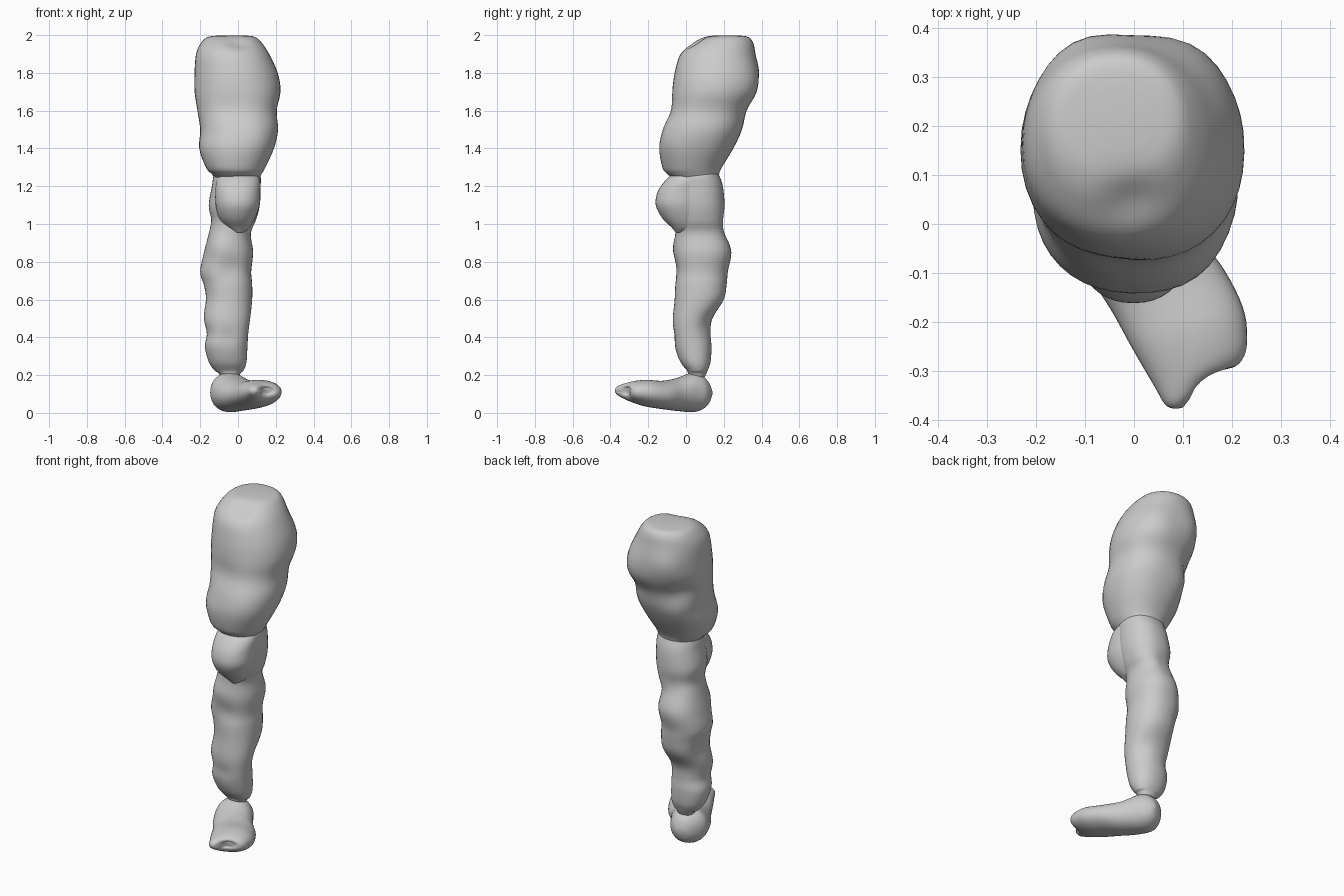
import bpy, bmesh
from math import cos, sin, pi, exp, copysign
from mathutils import Vector

cube = bpy.data.objects.get("Cube")
if cube:
    bpy.data.objects.remove(cube, do_unlink=True)

clay = bpy.data.materials.new("grey clay")
clay.use_nodes = True
GREY = (0.6, 0.6, 0.6, 1)
clay.diffuse_color = GREY
clay.node_tree.nodes["Principled BSDF"].inputs["Base Color"].default_value = GREY

SEGMENTS, STEPS = 40, 5


def catmull(a, b, c, d, t):
    return (b * 2 + (c - a) * t + (a * 2 - b * 5 + c * 4 - d) * t * t
            + (b * 3 - a - c * 3 + d) * t ** 3) * 0.5


def smooth_rings(rings):
    """Insert in-between sections; each section is (centre, half axis, half axis)."""
    out, last = [], len(rings) - 1
    for i in range(last):
        four = [rings[max(0, min(last, i + k))] for k in (-1, 0, 1, 2)]
        for s in range(STEPS):
            out.append([catmull(*vecs, s / STEPS) for vecs in zip(*four)])
    return out + [rings[last]]


def loft(name, rings, power=2.0, lumps=()):
    """Skin a tube over the sections, then push soft lumps out along the normals."""
    bm = bmesh.new()
    loops = []
    for centre, u, v in smooth_rings(rings):
        loop = []
        for k in range(SEGMENTS):
            a = 2 * pi * k / SEGMENTS
            c, s = (copysign(abs(w) ** (2 / power), w) for w in (cos(a), sin(a)))
            loop.append(bm.verts.new(centre + u * c + v * s))
        loops.append(loop)
    for low, high in zip(loops, loops[1:]):
        for k in range(SEGMENTS):
            j = (k + 1) % SEGMENTS
            bm.faces.new((low[k], low[j], high[j], high[k]))
    for loop, ring in ((loops[0], rings[0]), (loops[-1], rings[-1])):
        pole = bm.verts.new(ring[0])
        for k in range(SEGMENTS):
            bm.faces.new((loop[k], loop[(k + 1) % SEGMENTS], pole))
    bmesh.ops.recalc_face_normals(bm, faces=bm.faces)
    bm.normal_update()
    moves = []
    for vert in bm.verts:
        push = sum(amount * exp(-((vert.co - Vector(spot)).length / radius) ** 2)
                   for spot, radius, amount in lumps)
        moves.append(vert.normal * push)
    for vert, move in zip(bm.verts, moves):
        vert.co += move
    mesh = bpy.data.meshes.new(name)
    bm.to_mesh(mesh)
    bm.free()
    mesh.materials.append(clay)
    mesh.shade_smooth()
    obj = bpy.data.objects.new(name, mesh)
    bpy.context.collection.objects.link(obj)
    return obj


def level(z, x0, x1, y0, y1):
    """Horizontal section from its extents."""
    return (Vector(((x0 + x1) / 2, (y0 + y1) / 2, z)),
            Vector(((x1 - x0) / 2, 0, 0)), Vector((0, (y1 - y0) / 2, 0)))


def upright(xa, ya, xb, yb, low, high):
    """Upright section between two side points."""
    return (Vector(((xa + xb) / 2, (ya + yb) / 2, (low + high) / 2)),
            Vector(((xb - xa) / 2, (yb - ya) / 2, 0)), Vector((0, 0, (high - low) / 2)))


# Thigh, from the knee crease to the hip
thigh = [(1.18, -.09, .08, -.02, .15), (1.24, -.12, .11, -.07, .17),
         (1.265, -.14, .125, -.1, .175), (1.3, -.17, .145, -.125, .19),
         (1.4, -.205, .19, -.14, .25), (1.5, -.2, .215, -.12, .295),
         (1.6, -.215, .215, -.085, .32), (1.7, -.23, .228, -.075, .365),
         (1.8, -.23, .21, -.06, .375), (1.9, -.222, .165, -.03, .365),
         (1.96, -.195, .125, .03, .355), (1.99, -.16, .09, .09, .33),
         (1.998, -.1, .04, .15, .28)]
thigh_lumps = [((-.1, .34, 1.8), .09, .02), ((.1, .33, 1.74), .1, .02),
               ((-.16, .26, 1.62), .07, -.02), ((-.12, .26, 1.5), .08, .015),
               ((0, .04, 1.97), .06, -.02), ((-.05, -.08, 1.62), .08, -.01),
               ((.1, -.08, 1.45), .09, .012), ((.2, .12, 1.6), .1, -.01)]
loft("thigh", [level(*r) for r in thigh], 2.15, thigh_lumps)

# Knee and calf, down to the gathered ankle
calf = [(.19, -.09, .005, .02, .1), (.212, -.105, .015, .01, .11),
        (.225, -.125, .03, .005, .115), (.27, -.155, .045, -.03, .13),
        (.35, -.175, .05, -.06, .135), (.42, -.165, .055, -.068, .13),
        (.5, -.18, .065, -.07, .14), (.6, -.175, .075, -.06, .2),
        (.68, -.185, .075, -.058, .215), (.75, -.2, .07, -.058, .222),
        (.85, -.18, .08, -.062, .24), (.95, -.155, .068, -.055, .215),
        (1.02, -.142, .095, -.06, .205), (1.1, -.155, .115, -.07, .205),
        (1.2, -.138, .12, -.07, .195), (1.26, -.128, .118, -.06, .175),
        (1.32, -.1, .09, -.02, .15)]
calf_lumps = [((-.1, -.04, .88), .06, .014), ((-.04, -.06, .76), .06, -.012),
              ((-.18, .1, .62), .06, -.01), ((-.05, .21, .99), .07, -.015),
              ((-.05, -.07, .4), .05, -.008), ((.05, .12, .45), .06, -.01)]
loft("knee_and_calf", [level(*r) for r in calf], 2.2, calf_lumps)

# Kneecap tucked under the thigh
cap = [(.955, -.02, .03, -.055, .06), (.98, -.06, .06, -.075, .08),
       (1.03, -.1, .09, -.125, .1), (1.1, -.118, .115, -.16, .1),
       (1.17, -.12, .118, -.15, .1), (1.23, -.115, .117, -.11, .1),
       (1.265, -.1, .1, -.07, .1)]
loft("kneecap", [level(*r) for r in cap], 2.2)

# Foot, from the heel ball to the toes
foot = [(-.08, .125, -.03, .14, .085, .125), (-.11, .1, -.005, .13, .045, .165),
        (-.14, .05, .03, .105, .015, .2), (-.145, .0, .06, .06, .004, .212),
        (-.11, -.08, .11, -.01, .01, .185), (-.05, -.17, .175, -.08, .02, .17),
        (.0, -.26, .222, -.17, .035, .175), (.045, -.335, .228, -.235, .06, .165),
        (.07, -.365, .21, -.28, .085, .148), (.095, -.365, .18, -.295, .105, .13)]
foot_lumps = [((.1, -.38, .12), .045, .012), ((.155, -.33, .11), .035, -.025),
              ((.21, -.27, .1), .04, .008)]
loft("foot", [upright(*r) for r in foot], 2.1, foot_lumps)
